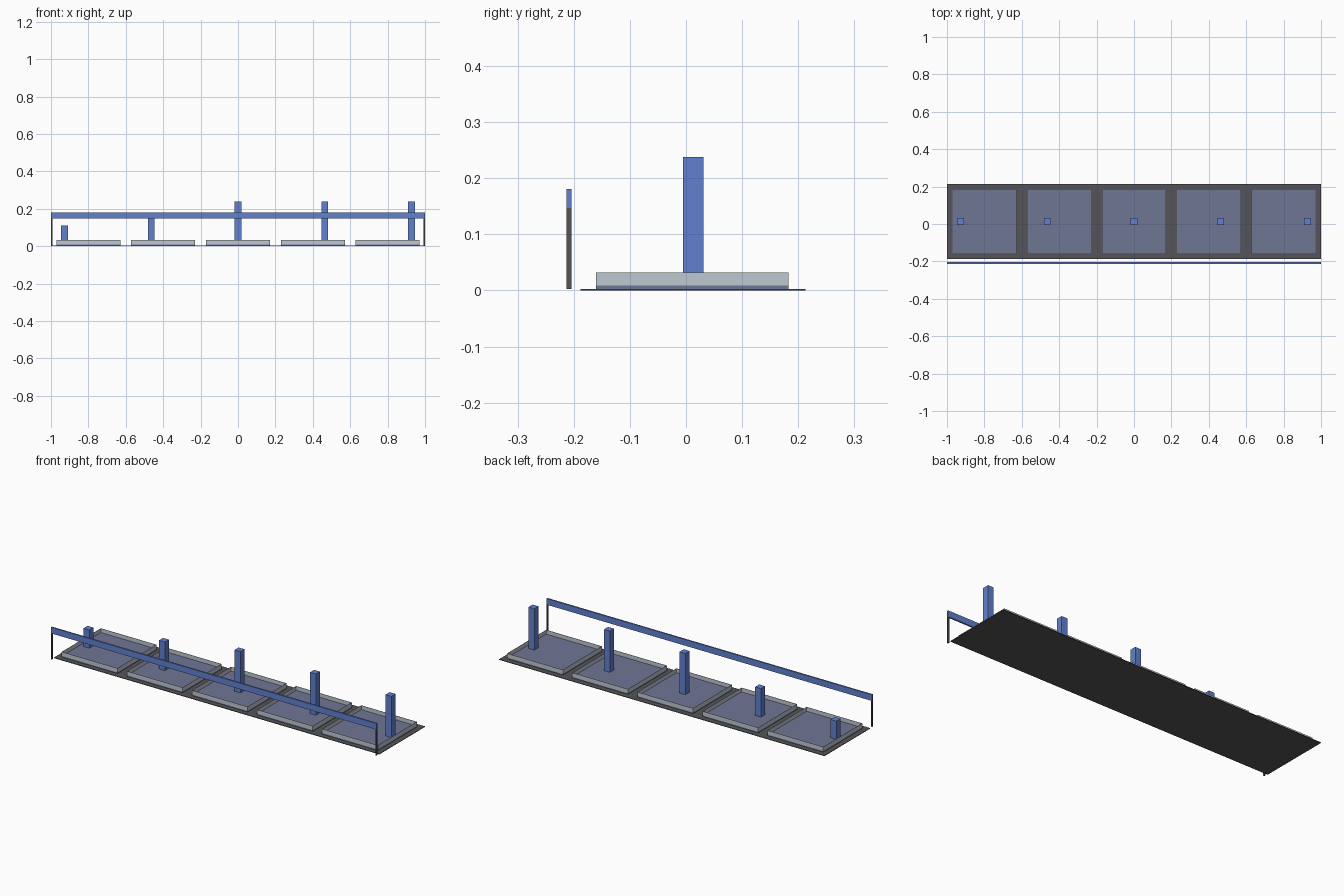
import bpy

if "Cube" in bpy.data.objects:
    bpy.data.objects.remove(bpy.data.objects["Cube"])


def material(name, rgb):
    m = bpy.data.materials.new(name)
    m.diffuse_color = (*rgb, 1)
    m.use_nodes = True
    m.node_tree.nodes["Principled BSDF"].inputs["Base Color"].default_value = m.diffuse_color
    return m


BLUE = material("blue", (0.12, 0.22, 0.62))
DARK = material("dark_grey", (0.09, 0.09, 0.10))
FLOOR = material("slate", (0.16, 0.18, 0.30))
WALL = material("pale_grey", (0.52, 0.58, 0.64))


def box(name, x0, x1, y0, y1, z0, z1, mat):
    """Axis-aligned box from its limits."""
    bpy.ops.mesh.primitive_cube_add(
        size=1, location=((x0 + x1) / 2, (y0 + y1) / 2, (z0 + z1) / 2))
    ob = bpy.context.object
    ob.name = name
    ob.scale = (x1 - x0, y1 - y0, z1 - z0)
    bpy.ops.object.transform_apply(location=False, rotation=False, scale=True)
    ob.data.materials.append(mat)
    return ob


def rim(name, x0, x1, y0, y1, z0, z1, mat):
    """Thin upright wall around a rectangle, open above and below."""
    ring = [(x0, y0), (x1, y0), (x1, y1), (x0, y1)]
    verts = [(x, y, z) for z in (z0, z1) for x, y in ring]
    faces = [(i, (i + 1) % 4, (i + 1) % 4 + 4, i + 4) for i in range(4)]
    mesh = bpy.data.meshes.new(name)
    mesh.from_pydata(verts, [], faces)
    mesh.materials.append(mat)
    ob = bpy.data.objects.new(name, mesh)
    bpy.context.collection.objects.link(ob)
    thick = ob.modifiers.new("thickness", "SOLIDIFY")
    thick.thickness = 0.002
    thick.offset = -1


# Ground plate
box("base_plate", -1, 1, -0.188, 0.213, 0, 0.003, DARK)

# Five shallow trays, each with one post
post_tops = [0.11, 0.167, 0.238, 0.238, 0.238]
for i, top in enumerate(post_tops):
    cx = (i - 2) * 0.4
    px = (i - 2) * 0.464
    area = (cx - 0.171, cx + 0.171, -0.16, 0.183)
    box(f"tray_floor_{i + 1}", *area, 0.003, 0.009, FLOOR)
    rim(f"tray_wall_{i + 1}", *area, 0.009, 0.032, WALL)
    box(f"post_{i + 1}", px - 0.018, px + 0.018, -0.005, 0.031, 0.009, top, BLUE)

# Front rail on two thin legs
box("front_rail", -1, 1, -0.213, -0.204, 0.147, 0.181, BLUE)
for side, x in (("left", -0.9965), ("right", 0.9965)):
    box(f"rail_leg_{side}", x - 0.0035, x + 0.0035, -0.213, -0.204, 0.003, 0.147, DARK)
